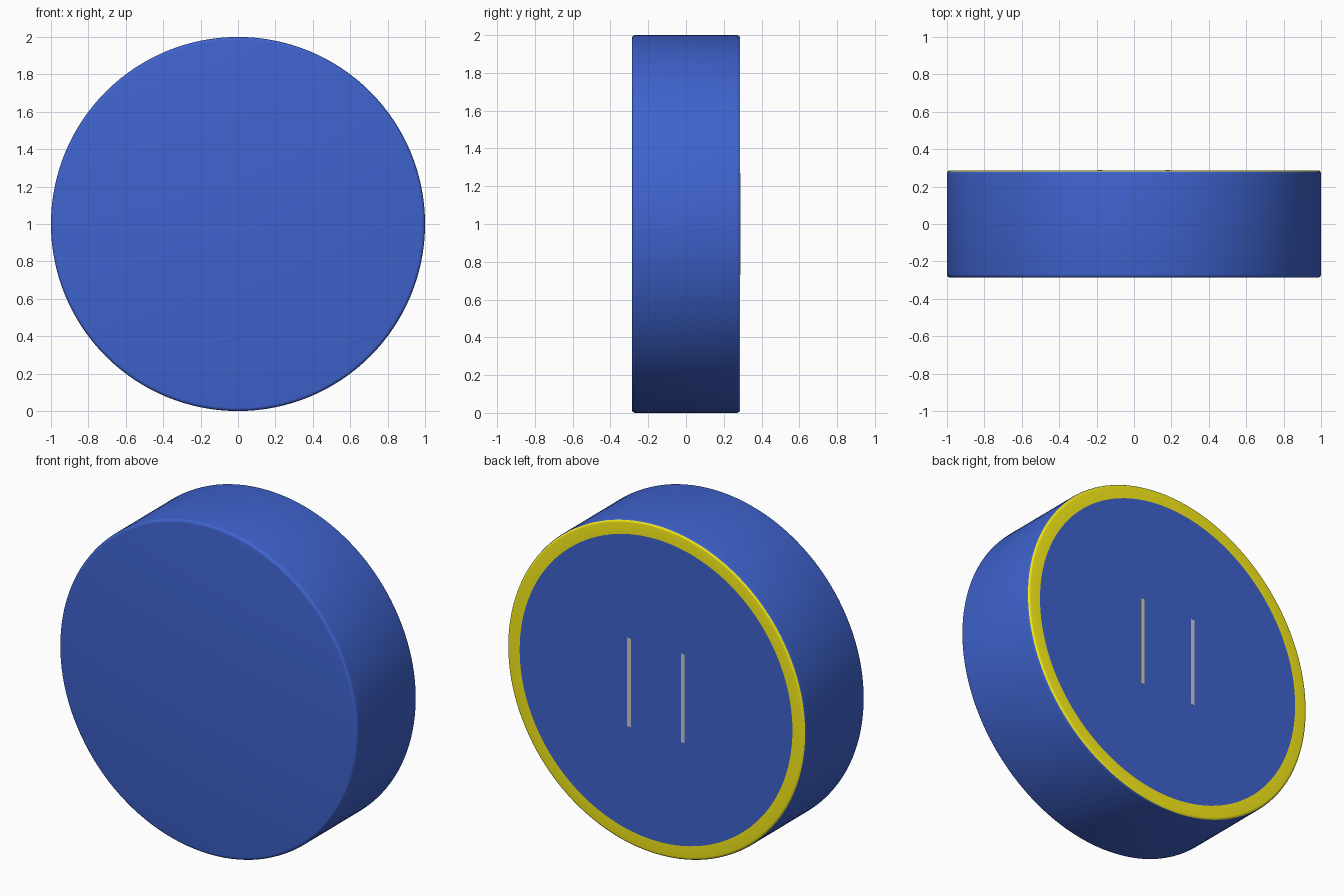
import bpy, bmesh, math

if "Cube" in bpy.data.objects:
    bpy.data.objects.remove(bpy.data.objects["Cube"])

R, H, F, RI = 1.0, 0.287, 0.018, 0.915   # radius, half depth, edge rounding, ring inner radius
SEG = 128


def material(name, rgb):
    m = bpy.data.materials.new(name)
    m.diffuse_color = (*rgb, 1)
    m.use_nodes = True
    m.node_tree.nodes["Principled BSDF"].inputs["Base Color"].default_value = m.diffuse_color
    return m


def lathe(name, profile, mat):
    """Revolve (radius, y) points around the y axis through z = 1."""
    bm = bmesh.new()
    vs = [bm.verts.new((r, y, 0)) for r, y in profile]
    edges = [bm.edges.new(p) for p in zip(vs, vs[1:])]
    bmesh.ops.spin(bm, geom=vs + edges, cent=(0, 0, 0), axis=(0, 1, 0),
                   angle=math.tau, steps=SEG, use_duplicate=False)
    bmesh.ops.remove_doubles(bm, verts=bm.verts, dist=1e-5)
    bmesh.ops.recalc_face_normals(bm, faces=bm.faces)
    me = bpy.data.meshes.new(name)
    bm.to_mesh(me)
    bm.free()
    ob = bpy.data.objects.new(name, me)
    ob.location.z = 1
    me.materials.append(mat)
    bpy.context.collection.objects.link(ob)
    bpy.ops.object.select_all(action='DESELECT')
    ob.select_set(True)
    bpy.context.view_layer.objects.active = ob
    bpy.ops.object.shade_smooth_by_angle(angle=math.radians(35))
    return ob


def fillet(sign, a0, a1, n=4):
    """Rounded rim corner points between two angles in degrees."""
    return [(R - F + F * math.cos(math.radians(a0 + (a1 - a0) * i / n)),
             sign * (H - F + F * math.sin(math.radians(a0 + (a1 - a0) * i / n))))
            for i in range(n + 1)]


blue = material("blue", (0.05, 0.125, 0.62))
yellow = material("yellow", (0.95, 0.85, 0.01))

# Drum body with rounded front rim, open where the ring sits
lathe("drum_body", [(0, -H)] + fillet(-1, 90, 0) + fillet(1, 0, 40, 2), blue)
# Flat back panel inside the ring
lathe("back_panel", [(RI, H), (0, H)], blue)
# Yellow rim ring on the back
lathe("back_ring", fillet(1, 40, 90, 3) + [(RI, H)], yellow)

# Two thin upright strips on the back
for side, sx in (("left", -1), ("right", 1)):
    bpy.ops.mesh.primitive_cube_add(size=1, location=(sx * 0.18, H - 0.004, 1))
    strip = bpy.context.object
    strip.name = side + "_strip"
    strip.scale = (0.025, 0.012, 0.54)
